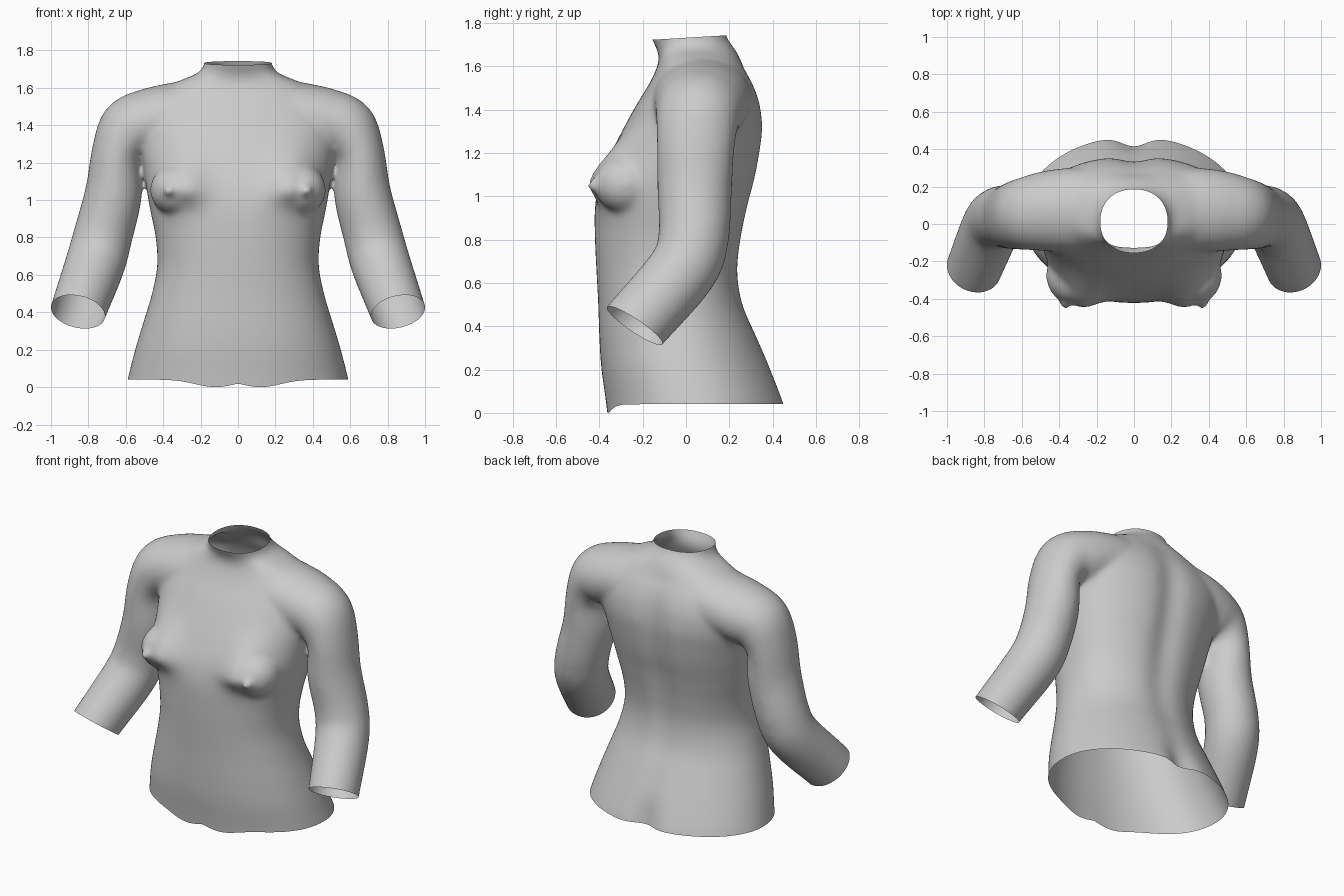
import bpy, bmesh, math
from mathutils import Vector

if "Cube" in bpy.data.objects:
    bpy.data.objects.remove(bpy.data.objects["Cube"])


def catmull(rows, steps):
    # Smoothly resample a list of equal-length number rows
    out = []
    n = len(rows)
    for i in range(n - 1):
        p0, p1, p2, p3 = (rows[max(i - 1, 0)], rows[i], rows[i + 1], rows[min(i + 2, n - 1)])
        for s in range(steps):
            t = s / steps
            out.append([0.5 * (2 * b + (c - a) * t + (2 * a - 5 * b + 4 * c - d) * t * t
                               + (3 * b - a - 3 * c + d) * t ** 3)
                        for a, b, c, d in zip(p0, p1, p2, p3)])
    out.append(list(rows[-1]))
    return out


def loft(bm, rings):
    # Closed, capped skin over a list of point rings
    vs = [[bm.verts.new(p) for p in r] for r in rings]
    n = len(vs[0])
    for a, b in zip(vs, vs[1:]):
        for i in range(n):
            bm.faces.new((a[i], a[(i + 1) % n], b[(i + 1) % n], b[i]))
    bm.faces.new(vs[0][::-1])
    bm.faces.new(vs[-1])


def power(v, e):
    return math.copysign(abs(v) ** e, v)


bm = bmesh.new()

# Trunk sections: z, half width, front y, back y, spine groove depth
trunk = [
    (-0.10, 0.62, -0.35, 0.50, 0.06),
    (0.04, 0.59, -0.365, 0.468, 0.055),
    (0.20, 0.55, -0.39, 0.402, 0.02),
    (0.35, 0.505, -0.40, 0.335, 0.012),
    (0.50, 0.46, -0.405, 0.272, 0.015),
    (0.65, 0.432, -0.413, 0.25, 0.02),
    (0.80, 0.44, -0.42, 0.265, 0.025),
    (0.95, 0.47, -0.42, 0.295, 0.03),
    (1.08, 0.492, -0.395, 0.328, 0.03),
    (1.20, 0.51, -0.345, 0.35, 0.03),
    (1.31, 0.53, -0.29, 0.362, 0.03),
    (1.42, 0.54, -0.23, 0.35, 0.025),
    (1.51, 0.51, -0.175, 0.318, 0.015),
    (1.58, 0.43, -0.14, 0.28, 0.01),
    (1.635, 0.32, -0.125, 0.25, 0.0),
    (1.68, 0.215, -0.135, 0.225, 0.0),
    (1.73, 0.18, -0.16, 0.19, 0.0),
    (1.80, 0.175, -0.18, 0.17, 0.0),
]
rings = []
for z, w, f, b, g in catmull(trunk, 8):
    ring = []
    e = 0.9 + 0.1 * max(0, min(1, (0.9 - z) / 0.5))
    for i in range(160):
        a = 2 * math.pi * i / 160
        back = math.sin(a) > 0
        x = w * power(math.cos(a), e if back else 0.9)
        y = (f + b) / 2 + (b - f) / 2 * power(math.sin(a), e if back else 0.9)
        if back:
            y -= g * math.exp(-(x / 0.09) ** 2)
        else:
            # Chest swelling that slopes up toward the shoulders
            s = 0.18 if z > 1.06 else 0.085
            y -= 0.105 * math.exp(-((abs(x) - 0.31) / 0.13) ** 2 - ((z - 1.06) / s) ** 2)
        ring.append((x, y, z))
    rings.append(ring)
loft(bm, rings)

# Arm sections: centre x, y, z, lateral radius, depth radius
arm = [
    (0.20, 0.075, 1.47, 0.18, 0.22),
    (0.34, 0.075, 1.445, 0.182, 0.225),
    (0.47, 0.068, 1.415, 0.182, 0.215),
    (0.58, 0.055, 1.37, 0.172, 0.195),
    (0.65, 0.045, 1.24, 0.135, 0.18),
    (0.667, 0.04, 1.03, 0.153, 0.172),
    (0.722, 0.035, 0.81, 0.158, 0.163),
    (0.765, -0.02, 0.655, 0.16, 0.16),
    (0.857, -0.24, 0.40, 0.148, 0.155),
    (0.90, -0.34, 0.27, 0.145, 0.153),
]
path = catmull(arm, 6)
for side in (1, -1):
    rings = []
    for k, (x, y, z, ru, rv) in enumerate(path):
        p, q = path[max(k - 1, 0)], path[min(k + 1, len(path) - 1)]
        t = (Vector(q[:3]) - Vector(p[:3])).normalized()
        u = Vector((0, 1, 0)).cross(t).normalized()
        v = t.cross(u)
        ring = []
        for i in range(64):
            a = 2 * math.pi * i / 64
            c = Vector((x, y, z)) + u * ru * math.cos(a) + v * rv * math.sin(a)
            ring.append((c.x * side, c.y, c.z))
        rings.append(ring)
    loft(bm, rings)

    # Bust: rounded form with a small tip
    for c, r in (((0.335, -0.275, 1.055), (0.135, 0.15, 0.135)),
                 ((0.365, -0.415, 1.05), (0.035, 0.042, 0.035))):
        made = bmesh.ops.create_uvsphere(bm, u_segments=40, v_segments=24, radius=1)
        for vert in made["verts"]:
            vert.co = Vector([vert.co[i] * r[i] + c[i] for i in range(3)])
            vert.co.x *= side

bmesh.ops.recalc_face_normals(bm, faces=bm.faces)
mesh = bpy.data.meshes.new("torso")
bm.to_mesh(mesh)
bm.free()
torso = bpy.data.objects.new("torso", mesh)
bpy.context.collection.objects.link(torso)
bpy.context.view_layer.objects.active = torso
torso.select_set(True)

# Fuse the parts into one skin and soften the joins
remesh = torso.modifiers.new("fuse", "REMESH")
remesh.mode = "VOXEL"
remesh.voxel_size = 0.013
soften = torso.modifiers.new("soften", "SMOOTH")
soften.factor = 0.5
soften.iterations = 22
for name in ("fuse", "soften"):
    bpy.ops.object.modifier_apply(modifier=name)

# Cut the hem, neck and sleeve ends open
bm = bmesh.new()
bm.from_mesh(torso.data)


def cut(co, no, keep=lambda p: True):
    faces = [f for f in bm.faces if keep(f.calc_center_median())]
    geom = set(faces)
    for f in faces:
        geom.update(f.verts)
        geom.update(f.edges)
    bmesh.ops.bisect_plane(bm, geom=list(geom), dist=1e-5, plane_co=co,
                           plane_no=no, clear_outer=True)


cut((0, 0, 0.04), (0, 0, -1))
cut((0, 0.02, 1.733), (0, -0.06, 1))
for side in (1, -1):
    cut((0.857 * side, -0.24, 0.405), (0.2 * side, -0.55, -0.81),
        lambda p: p.x * side > 0.6 and p.z < 0.8)

# Drop any enclosed inner pockets, keeping only the outer skin
bm.verts.ensure_lookup_table()
seen = set()
stack = [min(bm.verts, key=lambda v: v.co.z)]
while stack:
    v = stack.pop()
    if v not in seen:
        seen.add(v)
        stack.extend(e.other_vert(v) for e in v.link_edges)
bmesh.ops.delete(bm, geom=[v for v in bm.verts if v not in seen], context="VERTS")

# Wavy dip along the front hem
for v in bm.verts:
    if v.co.z < 0.24 and v.co.y < -0.1 and abs(v.co.x) < 0.6:
        wave = math.exp(-((abs(v.co.x) - 0.12) / 0.15) ** 2)
        v.co.z -= 0.04 * wave * (1 - (v.co.z - 0.04) / 0.2) ** 2
bm.to_mesh(torso.data)
bm.free()
bpy.ops.object.shade_smooth()
